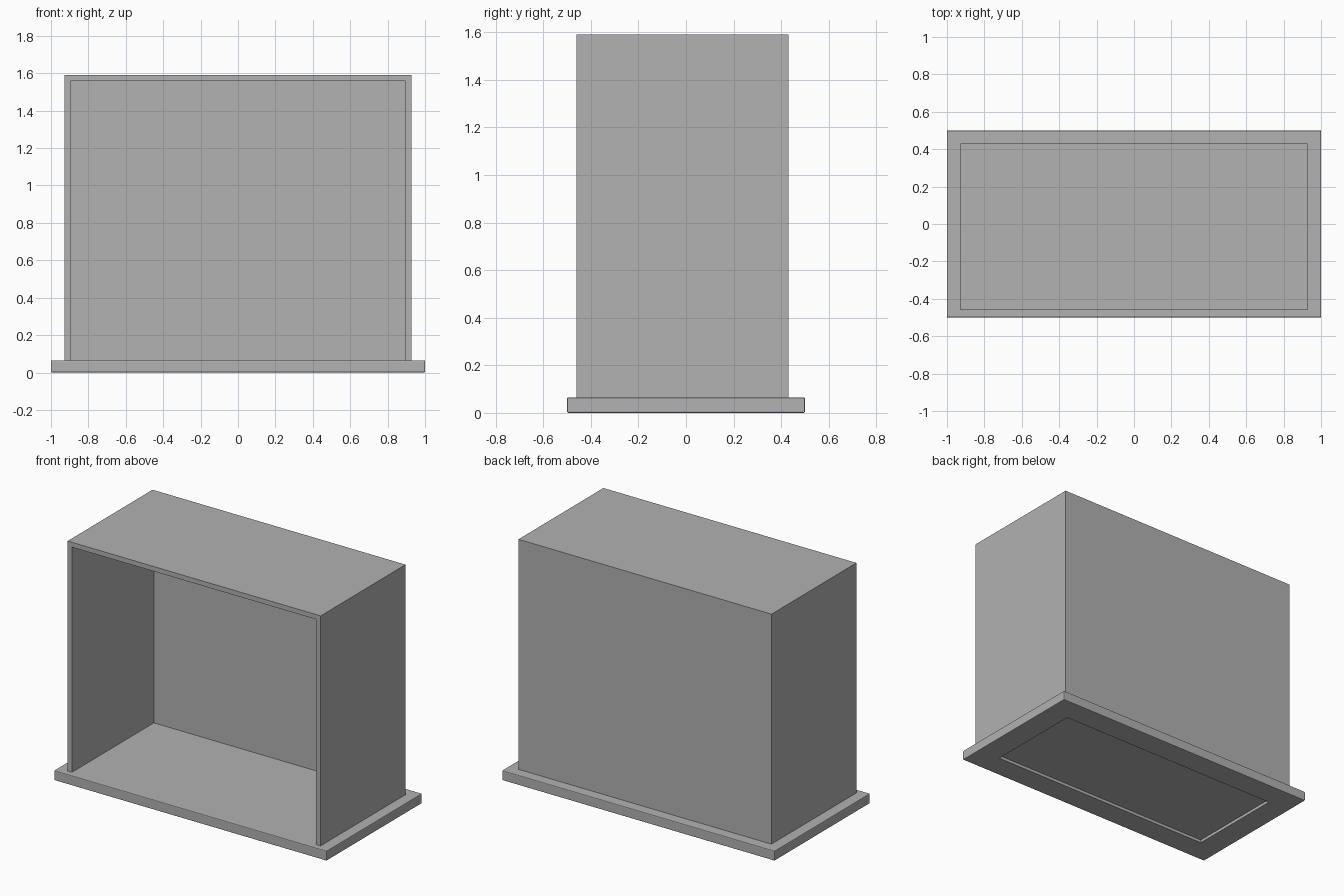
import bpy
import bmesh
from mathutils import Matrix, Vector

if "Cube" in bpy.data.objects:
    bpy.data.objects.remove(bpy.data.objects["Cube"], do_unlink=True)

# One plain grey for everything
grey = bpy.data.materials.new("plain grey")
grey.use_nodes = True
colour = (0.445, 0.445, 0.445, 1)
grey.diffuse_color = colour
grey.node_tree.nodes["Principled BSDF"].inputs["Base Color"].default_value = colour


def box(low, high):
    """Bmesh box between two opposite corners."""
    low, high = Vector(low), Vector(high)
    bm = bmesh.new()
    size = Matrix.Diagonal((*(high - low), 1))
    bmesh.ops.create_cube(bm, size=1, matrix=Matrix.Translation((low + high) / 2) @ size)
    bm.normal_update()
    return bm


def finish(bm, name):
    """Turn a bmesh into a named object."""
    mesh = bpy.data.meshes.new(name)
    bm.to_mesh(mesh)
    bm.free()
    mesh.materials.append(grey)
    obj = bpy.data.objects.new(name, mesh)
    bpy.context.collection.objects.link(obj)
    return obj


BASE_TOP = 0.065

# Base slab: softened edges and a shallow recess underneath
bm = box((-1, -0.5, 0), (1, 0.5, BASE_TOP))
bmesh.ops.bevel(bm, geom=bm.edges[:], offset=0.005, segments=2, profile=0.5, affect='EDGES')
bm.normal_update()
underside = max((f for f in bm.faces if f.normal.z < -0.99), key=lambda f: f.calc_area())
bmesh.ops.inset_region(bm, faces=[underside], thickness=0.225)
panel = bmesh.ops.extrude_discrete_faces(bm, faces=[underside])["faces"][0]
bmesh.ops.translate(bm, verts=panel.verts, vec=(0, 0, 0.02))
finish(bm, "base")

# Case: box open at the front and bottom, walls thickened inward
bm = box((-0.928, -0.46, BASE_TOP), (0.928, 0.43, 1.59))
open_sides = [f for f in bm.faces if f.normal.y < -0.9 or f.normal.z < -0.9]
bmesh.ops.delete(bm, geom=open_sides, context='FACES')
case = finish(bm, "case")
walls = case.modifiers.new("walls", 'SOLIDIFY')
walls.thickness = 0.032
walls.offset = -1
walls.use_even_offset = True
